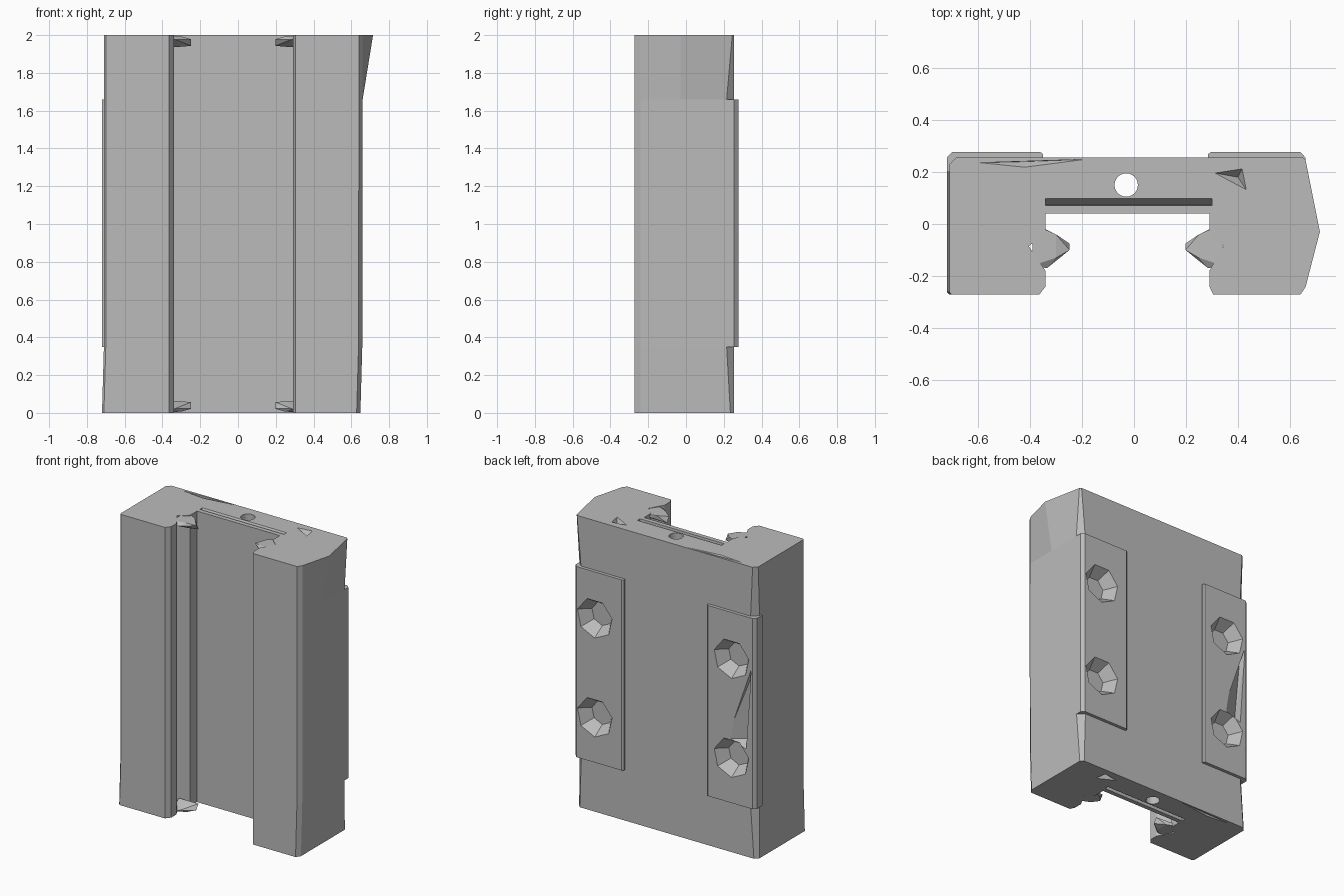
import bpy
import bmesh
import math
from mathutils import Vector

cube = bpy.data.objects.get("Cube")
if cube:
    bpy.data.objects.remove(cube, do_unlink=True)

grey = bpy.data.materials.new("steel grey")
grey.use_nodes = True
colour = (0.5, 0.5, 0.5, 1)
grey.diffuse_color = colour
grey.node_tree.nodes["Principled BSDF"].inputs["Base Color"].default_value = colour


def make(name, bm, helper=False):
    bmesh.ops.recalc_face_normals(bm, faces=bm.faces)
    mesh = bpy.data.meshes.new(name)
    bm.to_mesh(mesh)
    bm.free()
    mesh.materials.append(grey)
    ob = bpy.data.objects.new(name, mesh)
    bpy.context.collection.objects.link(ob)
    if helper:
        ob.hide_render = True
        ob.hide_viewport = True
        ob.display_type = 'WIRE'
    return ob


def loft(name, sections, helper=False):
    """Skin a stack of (outline, z) sections with equal point counts."""
    bm = bmesh.new()
    rings = [[bm.verts.new((x, y, z)) for x, y in pts] for pts, z in sections]
    for a, b in zip(rings, rings[1:]):
        for i in range(len(a)):
            j = (i + 1) % len(a)
            bm.faces.new((a[i], a[j], b[j], b[i]))
    bm.faces.new(rings[0])
    bm.faces.new(rings[-1])
    return make(name, bm, helper)


def hull(name, points, helper=False):
    bm = bmesh.new()
    for p in points:
        bm.verts.new(p)
    bmesh.ops.convex_hull(bm, input=bm.verts)
    return make(name, bm, helper)


def cone(name, centre, r1, r2, depth, sides, axis):
    bm = bmesh.new()
    bmesh.ops.create_cone(bm, cap_ends=True, segments=sides,
                          radius1=r1, radius2=r2, depth=depth)
    turn = Vector((0, 0, 1)).rotation_difference(Vector(axis)).to_matrix()
    bmesh.ops.rotate(bm, verts=bm.verts, matrix=turn)
    bmesh.ops.translate(bm, verts=bm.verts, vec=centre)
    return make(name, bm, True)


def cut(target, cutters):
    for c in cutters:
        mod = target.modifiers.new(c.name, 'BOOLEAN')
        mod.operation = 'DIFFERENCE'
        mod.solver = 'EXACT'
        mod.object = c


# U-shaped body: outer sides, chamfered back corners, V-grooved inner walls
def outline(left, right, bulge, cl, cr):
    back, front = 0.255, -0.272
    return [(left + 0.01, front), (-0.365, front), (-0.34, -0.24),
            (-0.34, -0.18), (-0.405, -0.085), (-0.34, -0.035),
            (-0.34, 0.04), (0.29, 0.04), (0.29, -0.035),
            (0.345, -0.085), (0.29, -0.18), (0.29, -0.24), (0.305, front),
            (right - 0.02, front), (right, front + 0.03), (bulge, -0.03),
            (right, back - cr), (right - cr, back),
            (left + cl, back), (left, back - cl), (left, front + 0.01)]


body = loft("carriage_body", [
    (outline(-0.72, 0.648, 0.648, 0.025, 0.02), 0),
    (outline(-0.71, 0.658, 0.658, 0.04, 0.04), 0.35),
    (outline(-0.71, 0.66, 0.66, 0.04, 0.04), 1.66),
    (outline(-0.71, 0.66, 0.715, 0.025, 0.01), 2),
])

# Mounting pads on the back, with chamfered outer edges
pads = []
for name, inner, outer in (("right", -0.35, -0.72), ("left", 0.285, 0.66)):
    s = math.copysign(0.02, outer)
    pts = [(inner, 0.2), (outer, 0.2), (outer, 0.255),
           (outer - s, 0.277), (inner + s / 2, 0.277), (inner, 0.268)]
    pads.append(loft(name + "_mounting_pad", [(pts, 0.35), (pts, 1.66)]))

# Countersunk bolt holes through the pads into the body
for pad, x in zip(pads, (-0.54, 0.50)):
    cutters = []
    for z in (0.66, 1.34):
        cutters.append(cone("bolt_hole_cutter", (x, 0.24, z),
                            0.08, 0.14, 0.09, 7, (0, 1, 0)))
    if x < 0:
        # Tapered gouge between the two right-hand holes
        cutters.append(hull("gouge_cutter", [
            (-0.69, 0.29, 1.31), (-0.51, 0.29, 0.79), (-0.65, 0.29, 0.74),
            (-0.66, 0.21, 0.80), (-0.68, 0.24, 1.27)], True))
    cut(pad, cutters)
    cut(body, cutters)

# Lubrication bore along the web, plus shallow end recesses
cutters = [cone("bore_cutter", (-0.03, 0.15, 1), 0.045, 0.045, 2.2, 24, (0, 0, 1))]
for z, d in ((2, 1), (0, -1)):
    cutters.append(hull("end_groove_cutter", [
        (x, y, z + d * h) for x in (-0.34, 0.30)
        for y, h in ((0.07, 0.01), (0.105, 0.01), (0.075, -0.04))], True))
    cutters.append(hull("corner_pit_cutter", [
        (0.29, 0.20, z + d * 0.01), (0.42, 0.22, z + d * 0.01),
        (0.44, 0.12, z + d * 0.01), (0.40, 0.18, z - d * 0.04)], True))
    cutters.append(hull("back_pit_cutter", [
        (-0.62, 0.235, z + d * 0.005), (-0.15, 0.25, z + d * 0.005),
        (-0.42, 0.215, z + d * 0.005), (-0.42, 0.24, z - d * 0.03)], True))
cut(body, cutters)

# Pointed seal teeth reaching into the channel at both ends
for side, wall, s in (("right", -0.36, 1), ("left", 0.31, -1)):
    for end, z, d in (("top", 1.998, -1), ("bottom", 0.002, 1)):
        hull(f"{side}_{end}_seal_tooth", [
            (wall + s * u, y, z + d * h) for u, y, h in (
                (-0.03, -0.16, 0), (-0.03, 0, 0), (0.025, -0.17, 0.02),
                (0.02, -0.02, 0.02), (0.06, -0.13, 0.005),
                (0.06, -0.04, 0.005), (0.112, -0.10, 0.02),
                (0.112, -0.075, 0.055), (0.05, -0.085, 0.06),
                (-0.03, -0.085, 0.06))])
